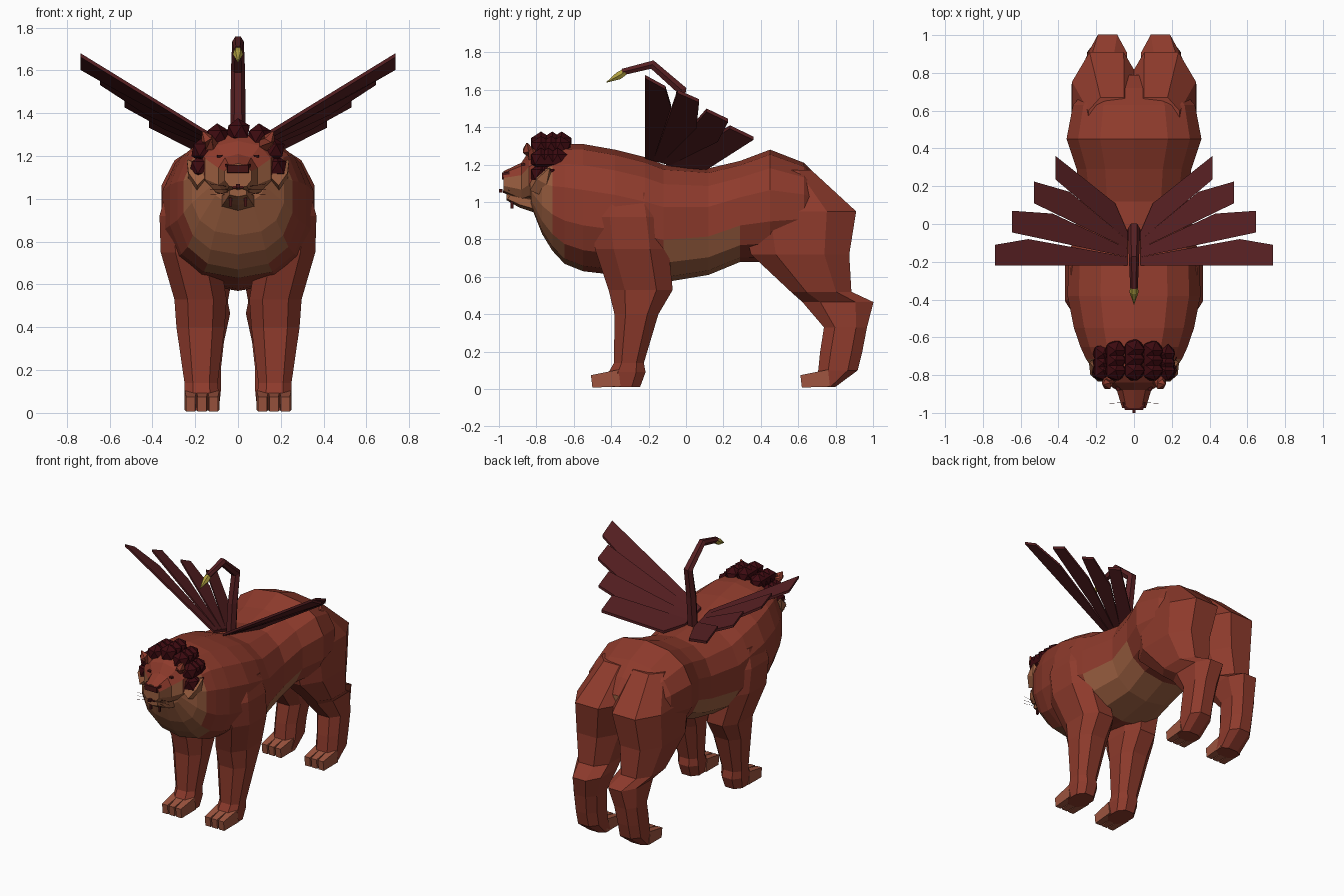
import bpy, bmesh, math
from mathutils import Vector, Matrix

old = bpy.data.objects.get("Cube")
if old:
    bpy.data.objects.remove(old, do_unlink=True)


def material(name, r, g, b):
    mat = bpy.data.materials.new(name)
    mat.use_nodes = True
    mat.diffuse_color = (r, g, b, 1)
    shader = mat.node_tree.nodes["Principled BSDF"]
    shader.inputs["Base Color"].default_value = (r, g, b, 1)
    shader.inputs["Roughness"].default_value = 0.9
    return mat


FUR = material("rust fur", .27, .043, .025)
CREAM = material("tan fur", .33, .115, .052)
PAW = material("paw pink", .34, .09, .05)
WING = material("maroon wing", .095, .014, .016)
MANE = material("dark mane", .045, .003, .005)
NOSE = material("dark nose", .06, .007, .007)
STING = material("stinger yellow", .42, .34, .05)


def finish(name, bm, mats, rule=None):
    """Turn a bmesh into a flat-shaded object; rule picks the colour of a face."""
    bmesh.ops.recalc_face_normals(bm, faces=bm.faces)
    if rule:
        for f in bm.faces:
            f.material_index = int(rule(f.calc_center_median(), f.normal))
    mesh = bpy.data.meshes.new(name)
    bm.to_mesh(mesh)
    bm.free()
    for mat in mats:
        mesh.materials.append(mat)
    obj = bpy.data.objects.new(name, mesh)
    bpy.context.collection.objects.link(obj)
    return obj


def skin(bm, rings):
    """Bridge rings of points and cap both ends."""
    loops = [[bm.verts.new(p) for p in ring] for ring in rings]
    n = len(loops[0])
    for a, b in zip(loops, loops[1:]):
        for i in range(n):
            j = (i + 1) % n
            bm.faces.new((a[i], a[j], b[j], b[i]))
    bm.faces.new(loops[0])
    bm.faces.new(loops[-1])


def oval(x0, x1, b0, b1, sides, power):
    for i in range(sides):
        t = math.tau * (i + .5) / sides
        u, v = (math.copysign(abs(w) ** power, w) for w in (math.cos(t), math.sin(t)))
        yield (x0 + x1) / 2 + u * (x1 - x0) / 2, (b0 + b1) / 2 + v * (b1 - b0) / 2


def trunk(name, rings, sides, mats, rule=None):
    """Loft along y from rings of (y, bottom, top, half width)."""
    bm = bmesh.new()
    skin(bm, [[(x, y, z) for x, z in oval(-w, w, lo, hi, sides, .85)]
              for y, lo, hi, w in rings])
    return finish(name, bm, mats, rule)


def limb(name, side, rings, mat):
    """Loft along z from rings of (z, inner x, outer x, front y, back y)."""
    bm = bmesh.new()
    skin(bm, [[(side * x, y, z) for x, y in oval(a, b, c, d, 8, .8)]
              for z, a, b, c, d in rings])
    return finish(name, bm, [mat])


def tube(name, path, radii, mat, sides=6):
    bm = bmesh.new()
    pts = [Vector(p) for p in path]
    rings = []
    for i, p in enumerate(pts):
        d = pts[min(i + 1, len(pts) - 1)] - pts[max(i - 1, 0)]
        ref = Vector((0, 1, 0)) if abs(d.x) > abs(d.y) else Vector((1, 0, 0))
        v = d.cross(ref).normalized()
        u = v.cross(d).normalized()
        angles = [math.tau * k / sides for k in range(sides)]
        rings.append([p + (u * math.cos(a) + v * math.sin(a)) * radii[i] for a in angles])
    skin(bm, rings)
    return finish(name, bm, [mat])


def block(name, centre, size, mat, squeeze=1, turn=0):
    """Box whose front end can be squeezed."""
    bm = bmesh.new()
    bmesh.ops.create_cube(bm, size=1)
    for v in bm.verts:
        if v.co.y < 0:
            v.co.x *= squeeze
            v.co.z *= squeeze
    bm.transform(Matrix.Translation(centre) @ Matrix.Rotation(turn, 4, 'X')
                 @ Matrix.Diagonal((*size, 1)))
    return finish(name, bm, [mat])


# Torso with tan chest, belly and rump patch
def torso_tan(c, n):
    throat = c.y < -.72 and c.z < 1.15
    chest = c.y < -.59 and c.z < .9 and abs(c.x) < .19
    belly = -.15 < c.y < .3 and c.z < .88
    return throat or chest or belly or n.y > .98


trunk("torso", [
    (-.83, .98, 1.2, .13), (-.77, .83, 1.25, .22), (-.715, .74, 1.28, .26),
    (-.65, .67, 1.31, .29), (-.55, .63, 1.31, .325), (-.38, .61, 1.28, .36),
    (-.22, .58, 1.24, .355), (-.12, .57, 1.2, .34), (.12, .61, 1.18, .29),
    (.29, .68, 1.22, .31), (.45, .68, 1.28, .365), (.63, .74, 1.21, .33),
    (.72, .8, 1.12, .25), (.79, .88, 1.02, .1)], 14, [FUR, CREAM], torso_tan)

# Head with tan cheeks and muzzle
trunk("head", [
    (-.67, 1.0, 1.31, .17), (-.79, 1.0, 1.31, .18), (-.84, 1.01, 1.27, .16),
    (-.88, 1.0, 1.21, .095), (-.975, 1.05, 1.165, .065)],
    10, [FUR, CREAM], lambda c, n: c.z < 1.14 and n.z < .4)
trunk("lower_jaw", [(-.8, .94, 1.03, .09), (-.89, .97, 1.04, .07), (-.96, 1.01, 1.05, .045)],
      6, [CREAM])
block("nose", (0, -.965, 1.14), (.12, .04, .045), NOSE, .8)
block("mouth", (0, -.968, 1.055), (.05, .02, .012), NOSE)
block("tongue_tip", (0, -.99, 1.06), (.018, .02, .018), NOSE)

# Mane of chunky curls arching over the head and down both cheeks
bm = bmesh.new()
for row, y in enumerate((-.775, -.715, -.665)):
    for k in range(-3, 4):
        a = math.radians(k * 34)
        spot = Vector((.175 * math.sin(a), y - .035 * (1 - math.cos(a)) * min(row, 1),
                       1.175 + .14 * math.cos(a)))
        bmesh.ops.create_icosphere(bm, subdivisions=1, radius=.062,
                                   matrix=Matrix.Translation(spot))
finish("mane", bm, [MANE])

FRONT_LEG = [(1.05, .12, .34, -.48, -.14), (.92, .1, .375, -.52, -.1),
             (.75, .08, .37, -.5, -.08), (.53, .045, .305, -.425, -.06),
             (.4, .055, .295, -.39, -.14), (.14, .09, .255, -.39, -.22),
             (.09, .085, .255, -.42, -.21), (.01, .095, .245, -.43, -.24)]
HIND_LEG = [(1.17, -.02, .25, .38, .68), (.95, -.05, .34, .27, .93),
            (.72, .0, .34, .33, .89), (.52, .04, .295, .55, .895),
            (.465, .03, .25, .61, 1.015), (.33, .06, .255, .73, .975),
            (.2, .075, .255, .71, .95), (.1, .075, .255, .7, .925),
            (.01, .085, .245, .69, .8)]

# Feathers: front tip corner, back tip corner, notch shared with the next feather
FEATHERS = [((.735, -.22, 1.68), (.735, -.11, 1.62), (.56, -.08, 1.52)),
            ((.645, -.045, 1.6), (.645, .07, 1.55), (.43, .055, 1.41)),
            ((.53, .11, 1.5), (.53, .225, 1.445), (.34, .17, 1.34)),
            ((.415, .235, 1.41), (.415, .36, 1.35), (.1, .11, 1.19))]

for side, word in ((1, "left"), (-1, "right")):
    # Legs and paws
    limb(word + "_front_leg", side, FRONT_LEG, FUR)
    limb(word + "_hind_leg", side, HIND_LEG, FUR)
    for kind, y in (("front", -.43), ("hind", .69)):
        for k in range(3):
            x = side * (.115 + k * .053)
            block(f"{word}_{kind}_toe_{k + 1}", (x, y, .05), (.056, .15, .09),
                  PAW, .75, .12)

    # Face details
    tube(word + "_ear", [(side * .125, -.82, 1.25), (side * .145, -.85, 1.28),
                         (side * .165, -.85, 1.315)], [.035, .03, .004], FUR, 5)
    tube(word + "_cheek_tuft", [(side * .15, -.78, 1.08), (side * .2, -.76, 1.13),
                                (side * .235, -.73, 1.18)], [.07, .05, .005], CREAM, 5)
    block(word + "_eye", (side * .085, -.872, 1.2), (.025, .02, .012), NOSE, .8)
    block(word + "_fang", (side * .035, -.93, .99), (.012, .015, .05), NOSE)
    for k in range(3):
        z = 1.03 + k * .014
        tube(f"{word}_whisker_{k + 1}", [(side * .05, -.945, z),
             (side * .13, -.95, z + (k - 1) * .012)], [.0012, .0012], NOSE, 3)

    # Wing feathers as thin slabs fanning from the spine
    for k, (tip_front, tip_back, notch) in enumerate(FEATHERS):
        roots = [(.035, -.22 + .045 * j, 1.25 - .012 * j) for j in (k, k + 1)]
        top = [roots[0], tip_front, tip_back, notch, roots[1]]
        bm = bmesh.new()
        skin(bm, [[(side * px, py, pz - drop) for px, py, pz in top] for drop in (0, .018)])
        finish(f"{word}_feather_{k + 1}", bm, [WING])

# Arched tail with a stinger
tube("tail", [(0, -.08, 1.15), (0, -.06, 1.4), (0, -.025, 1.6), (0, -.18, 1.735),
              (0, -.34, 1.695)], [.036, .035, .033, .027, .02], WING)
tube("stinger", [(0, -.32, 1.7), (0, -.36, 1.675), (0, -.425, 1.64)],
     [.018, .024, .002], STING)
